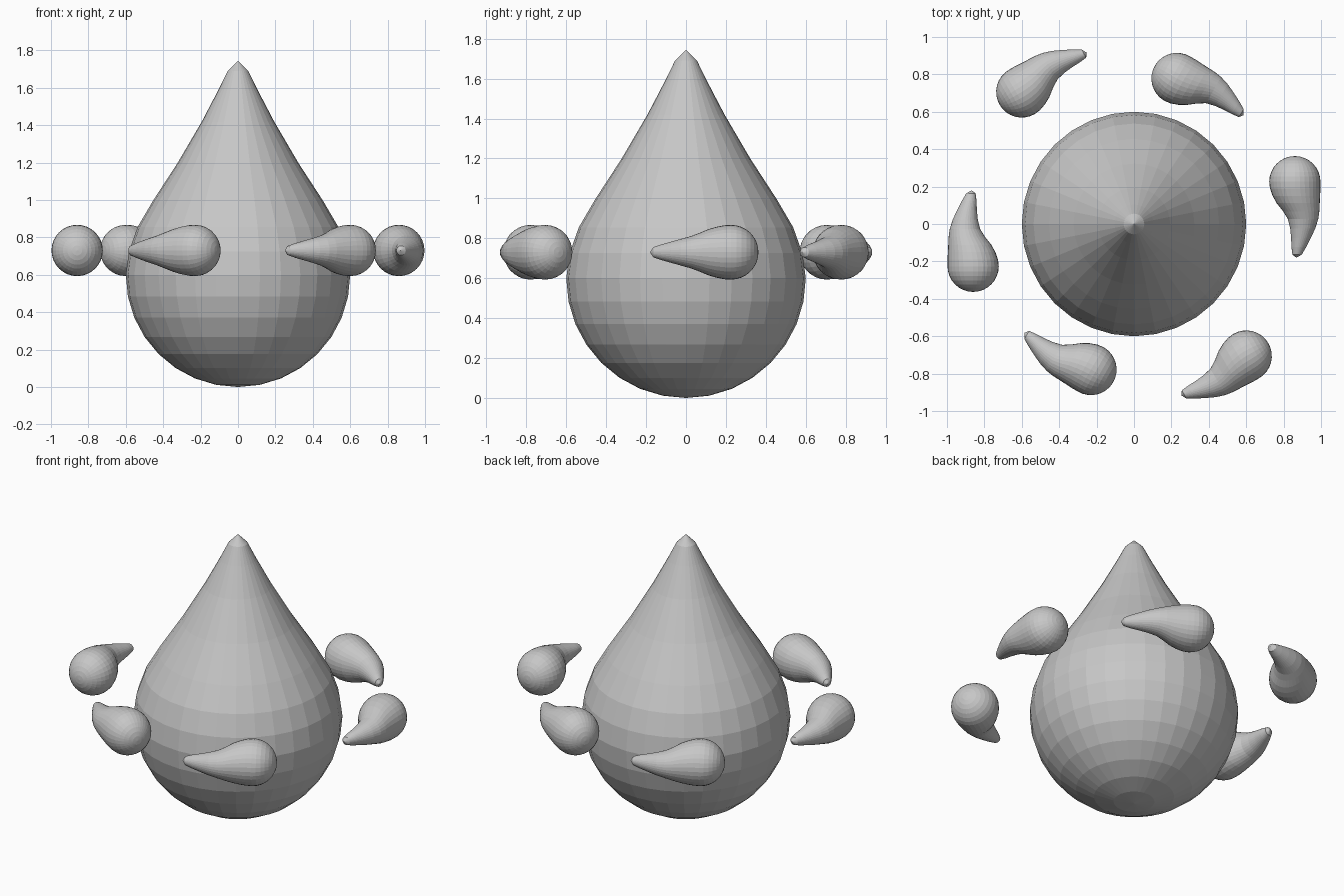
import bpy, bmesh, math
from mathutils import Vector, Matrix

if "Cube" in bpy.data.objects:
    bpy.data.objects.remove(bpy.data.objects["Cube"])

grey = bpy.data.materials.new("plain grey")
grey.diffuse_color = (0.57, 0.57, 0.57, 1)
grey.use_nodes = True
grey.node_tree.nodes["Principled BSDF"].inputs["Base Color"].default_value = grey.diffuse_color
SEG = 32


def loft(name, start, rings, end):
    """Closed skin over rings of (centre, axis_u, axis_v), with a pole at each end."""
    bm = bmesh.new()
    loops = []
    for c, u, v in rings:
        loops.append([bm.verts.new(c + u * math.cos(2 * math.pi * i / SEG)
                                   + v * math.sin(2 * math.pi * i / SEG)) for i in range(SEG)])
    p, q = bm.verts.new(start), bm.verts.new(end)
    for i in range(SEG):
        j = (i + 1) % SEG
        bm.faces.new((p, loops[0][i], loops[0][j]))
        bm.faces.new((q, loops[-1][j], loops[-1][i]))
        for a, b in zip(loops, loops[1:]):
            bm.faces.new((a[i], b[i], b[j], a[j]))
    bmesh.ops.recalc_face_normals(bm, faces=bm.faces)
    me = bpy.data.meshes.new(name)
    bm.to_mesh(me)
    bm.free()
    me.materials.append(grey)
    return me


def add(name, me):
    ob = bpy.data.objects.new(name, me)
    bpy.context.collection.objects.link(ob)
    return ob


# Large drop: round lower half, drawn-out upper half
profile = [(0.6 * math.sin(math.pi * k / 16), 0.6 - 0.6 * math.cos(math.pi * k / 16))
           for k in range(1, 9)]
profile += [(0.583, 0.725), (0.537, 0.855), (0.455, 0.995), (0.323, 1.198),
            (0.193, 1.42), (0.104, 1.59), (0.055, 1.69)]
rings = [(Vector((0, 0, z)), Vector((r, 0, 0)), Vector((0, r, 0))) for r, z in profile]
add("large_drop", loft("large_drop", Vector((0, 0, 0)), rings, Vector((0, 0, 1.745))))

# Small curved drop: round head at the origin, tail bending along -y
R = 0.137
path = [(0, R * math.cos(math.pi * k / 16), R * math.sin(math.pi * k / 16)) for k in range(1, 9)]
path += [(0.002, -0.035, 0.135), (0.008, -0.075, 0.127), (0.018, -0.115, 0.115),
         (0.034, -0.158, 0.097), (0.044, -0.2, 0.081), (0.042, -0.25, 0.067),
         (0.033, -0.3, 0.053), (0.021, -0.35, 0.039), (0.012, -0.39, 0.025)]
rings = [(Vector((x, y, 0)), Vector((r, 0, 0)), Vector((0, 0, r))) for x, y, r in path]
small = loft("small_drop", Vector((0, R, 0)), rings, Vector((0.008, -0.406, 0)))

# Six small drops circling the large one, opposite pairs mirrored through the centre
heads = [(0.86, 0.226), (0.23, 0.778), (-0.6, 0.706)]
heads += [(-x, -y) for x, y in heads]
for k, (x, y) in enumerate(heads):
    ob = add(f"small_drop_{k + 1}", small)
    ob.matrix_world = Matrix.Translation((x, y, 0.73)) @ Matrix.Rotation(math.radians(60 * k), 4, 'Z')
